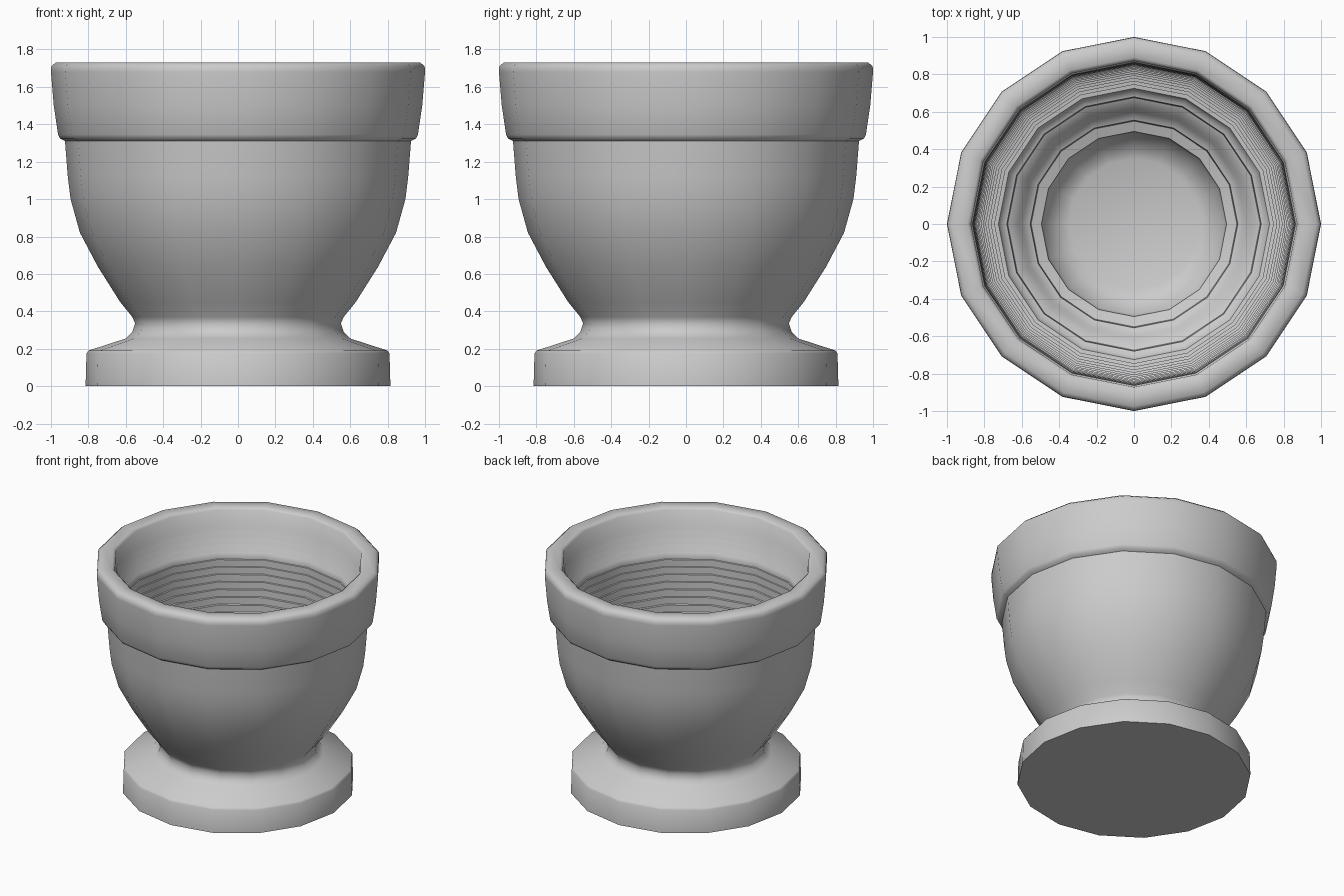
import bpy, bmesh, math

if "Cube" in bpy.data.objects:
    bpy.data.objects.remove(bpy.data.objects["Cube"])

SIDES = 16

# Outer wall: foot, waist, bowl, rim band, rounded lip (radius, height)
outer = [(0.815, 0), (0.81, 0.175), (0.80, 0.19), (0.60, 0.255), (0.565, 0.29),
         (0.55, 0.335), (0.565, 0.37), (0.63, 0.45), (0.75, 0.64), (0.845, 0.82),
         (0.895, 1.0), (0.91, 1.12), (0.925, 1.31), (0.952, 1.325), (0.962, 1.345),
         (0.985, 1.5), (1.0, 1.68), (0.998, 1.71), (0.975, 1.73),
         (0.89, 1.73), (0.872, 1.715)]

# Inner wall: many fine terraced steps
steps = []
STEPS, top, bottom = 16, 1.67, 0.80
for i in range(STEPS):
    t = i / STEPS
    r = 0.865 - 0.04 * t - 0.10 * t ** 3
    r2 = 0.865 - 0.04 * (t + 1 / STEPS) - 0.10 * (t + 1 / STEPS) ** 3
    z = top + (bottom - top) * (i + 1) / STEPS
    steps += [(r, z + 0.003), (r2, z)]

# Lower bowl: wider ledges down to the floor
ledges = [(0.71, 0.76), (0.68, 0.75), (0.675, 0.70), (0.62, 0.67), (0.60, 0.60),
          (0.555, 0.58), (0.55, 0.53), (0.495, 0.51), (0.485, 0.45), (0.40, 0.38),
          (0.35, 0.36)]


def lathe(name, profile):
    bm = bmesh.new()
    rings = []
    for r, z in profile:
        rings.append([bm.verts.new((r * math.cos(2 * math.pi * k / SIDES),
                                    r * math.sin(2 * math.pi * k / SIDES), z))
                      for k in range(SIDES)])
    for a, b in zip(rings, rings[1:]):
        for k in range(SIDES):
            n = (k + 1) % SIDES
            bm.faces.new((a[k], a[n], b[n], b[k]))
    # Underside of the foot and floor of the bowl
    bm.faces.new(rings[0][::-1])
    bm.faces.new(rings[-1])
    bmesh.ops.recalc_face_normals(bm, faces=bm.faces)
    mesh = bpy.data.meshes.new(name)
    bm.to_mesh(mesh)
    bm.free()
    ob = bpy.data.objects.new(name, mesh)
    bpy.context.collection.objects.link(ob)
    bpy.context.view_layer.objects.active = ob
    ob.select_set(True)
    bpy.ops.object.shade_smooth_by_angle(angle=math.radians(55))
    return ob


lathe("plant_pot", outer + steps + ledges)
